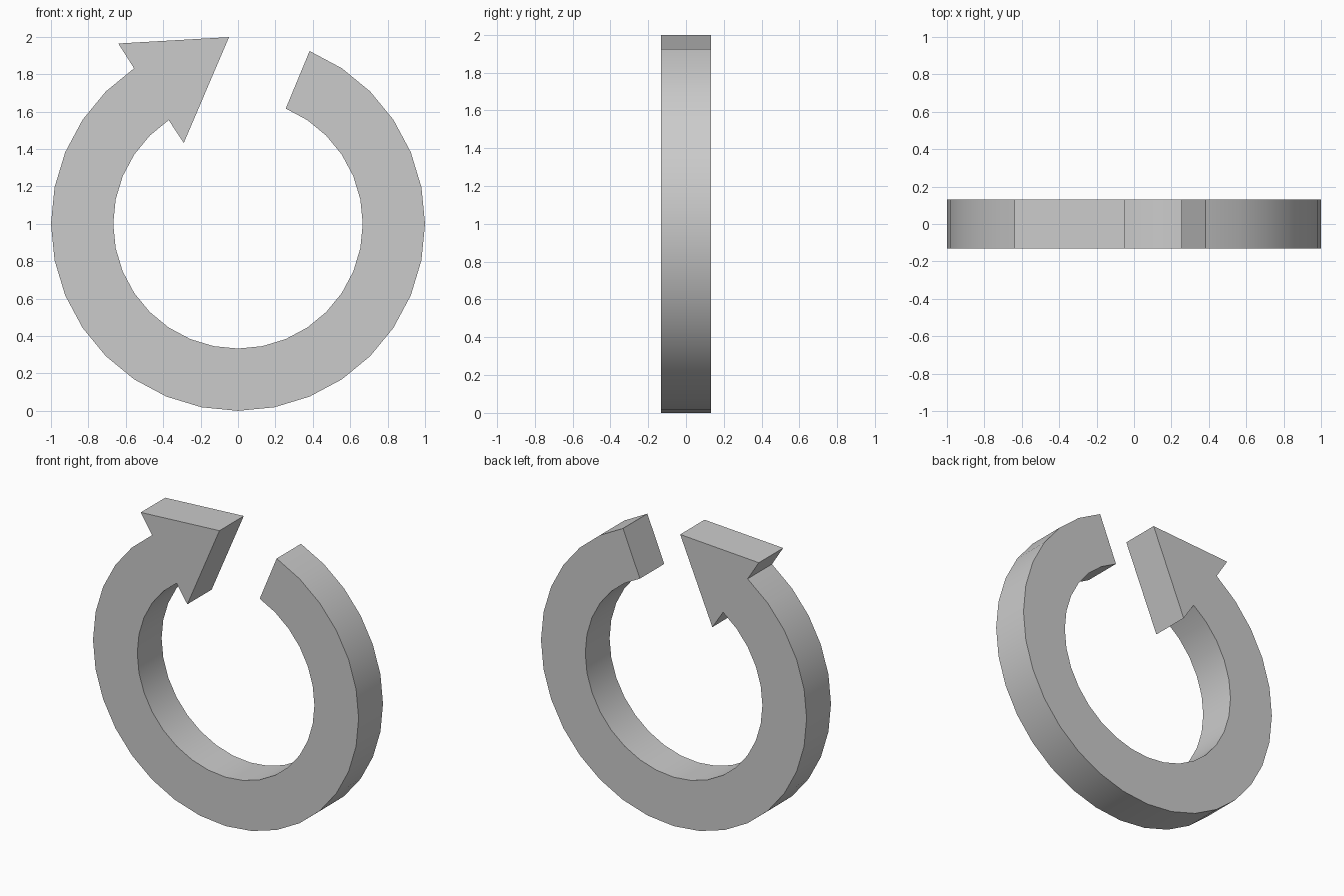
import bpy, bmesh
from math import sin, cos, radians

if "Cube" in bpy.data.objects:
    bpy.data.objects.remove(bpy.data.objects["Cube"])

CENTRE_Z = 1.0
OUTER, INNER = 1.0, 0.667
HALF_DEPTH = 0.131
STEP = 11.25          # 32-sided circle
SEGMENTS = 27         # the rest is the gap and arrowhead

bm = bmesh.new()


def vert(x, z):
    return bm.verts.new((x, -HALF_DEPTH, z))


def on_ring(radius, degrees):
    a = radians(degrees)
    return vert(radius * sin(a), CENTRE_Z + radius * cos(a))


# open ring band, clockwise from the square end to the arrow neck
angles = [22.5 + STEP * i for i in range(SEGMENTS + 1)]
outer = [on_ring(OUTER, a) for a in angles]
inner = [on_ring(INNER, a) for a in angles]
for i in range(SEGMENTS):
    bm.faces.new((outer[i], inner[i], inner[i + 1], outer[i + 1]))

# arrowhead joined to the neck
barb_out, tip, barb_in = vert(-0.64, 1.964), vert(-0.048, 1.998), vert(-0.29, 1.432)
bm.faces.new((outer[-1], inner[-1], barb_in, tip, barb_out))

# thickness
result = bmesh.ops.extrude_face_region(bm, geom=bm.faces[:], use_keep_orig=True)
moved = [g for g in result["geom"] if isinstance(g, bmesh.types.BMVert)]
bmesh.ops.translate(bm, verts=moved, vec=(0, 2 * HALF_DEPTH, 0))
bmesh.ops.recalc_face_normals(bm, faces=bm.faces[:])

mesh = bpy.data.meshes.new("circular_arrow")
bm.to_mesh(mesh)
bm.free()
arrow = bpy.data.objects.new("circular_arrow", mesh)
bpy.context.collection.objects.link(arrow)

# smooth rim, sharp edges
bpy.context.view_layer.objects.active = arrow
arrow.select_set(True)
bpy.ops.object.shade_smooth_by_angle(angle=radians(30))
